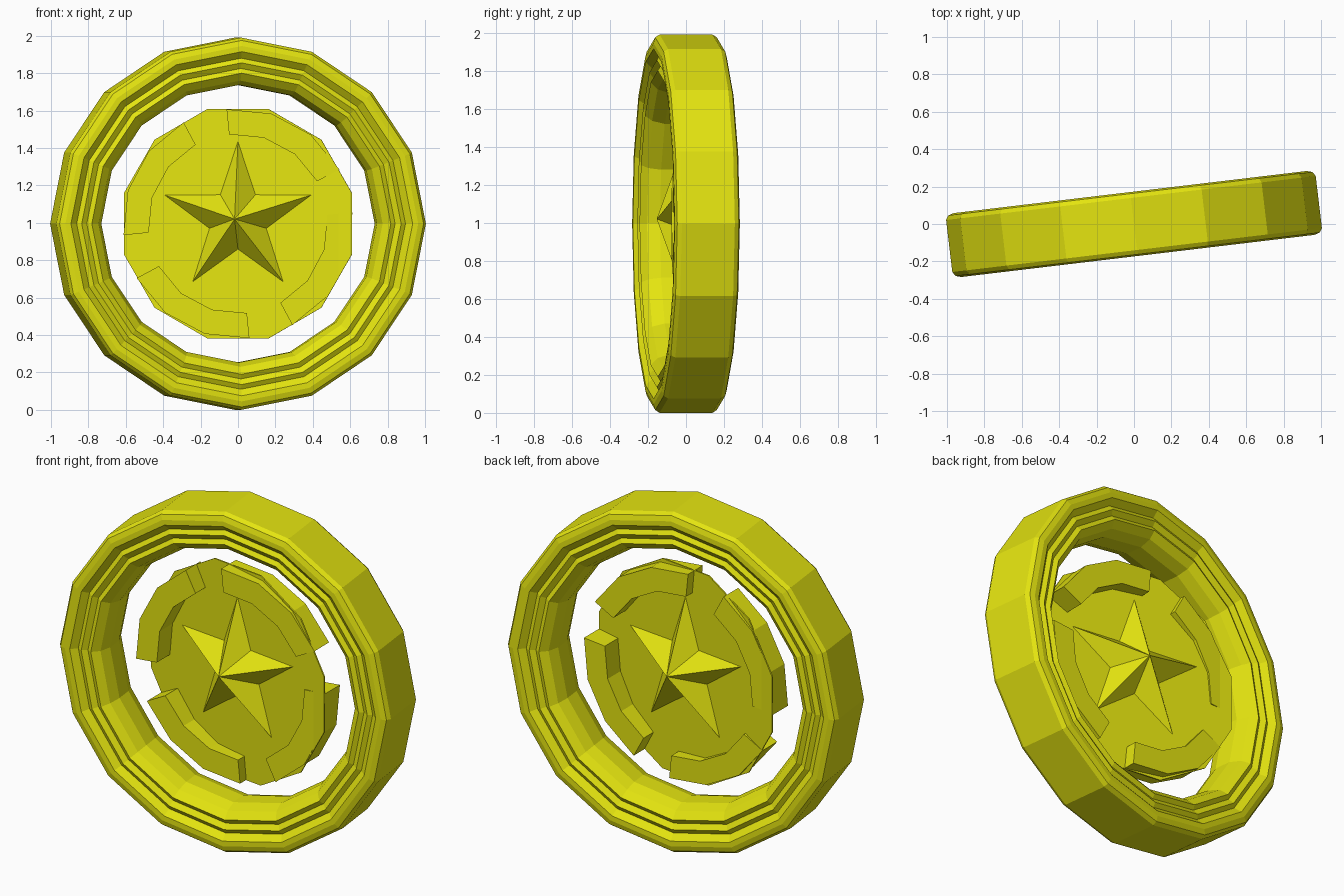
import bpy, bmesh, math
from math import sin, cos, pi, radians

cube = bpy.data.objects.get("Cube")
if cube:
    bpy.data.objects.remove(cube, do_unlink=True)

CENTER_Z = 0.995
TILT = radians(6.8)

yellow = bpy.data.materials.new("bright_yellow")
yellow.use_nodes = True
colour = (0.78, 0.78, 0.005, 1)
yellow.diffuse_color = colour
yellow.node_tree.nodes["Principled BSDF"].inputs["Base Color"].default_value = colour


def polar(bm, r, angle, y):
    return bm.verts.new((r * cos(angle), y, r * sin(angle)))


def finish(name, bm, z, turn):
    bmesh.ops.recalc_face_normals(bm, faces=bm.faces)
    mesh = bpy.data.meshes.new(name)
    bm.to_mesh(mesh)
    bm.free()
    mesh.materials.append(yellow)
    obj = bpy.data.objects.new(name, mesh)
    obj.location.z = z
    obj.rotation_euler.z = turn
    bpy.context.collection.objects.link(obj)
    return obj


def bridge(bm, loops, closed):
    # Join neighbouring profile loops with quads
    n = len(loops)
    for i in range(n if closed else n - 1):
        a, b = loops[i], loops[(i + 1) % n]
        for j in range(len(a)):
            k = (j + 1) % len(a)
            bm.faces.new((a[j], a[k], b[k], b[j]))


# Outer ring: grooved profile (radius, half depth), mirrored front to back
half = [(0.995, 0.14), (0.98, 0.163), (0.95, 0.172), (0.92, 0.172),
        (0.885, 0.14), (0.86, 0.155), (0.83, 0.135), (0.805, 0.15),
        (0.765, 0.115), (0.742, 0.05)]
profile = [(r, -d) for r, d in half] + [(r, d) for r, d in reversed(half)]
bm = bmesh.new()
bridge(bm, [[polar(bm, r, i * pi / 8, y) for r, y in profile]
            for i in range(16)], True)
finish("outer_ring", bm, CENTER_Z, TILT)

# Four arc blocks, each three sixteenths of a turn
bm = bmesh.new()
for block in range(4):
    start = radians(28.2) + block * pi / 2
    loops = [[polar(bm, r, start + i * pi / 8, y)
              for r, y in ((0.48, -0.068), (0.615, -0.068),
                           (0.615, 0.068), (0.48, 0.068))]
             for i in range(4)]
    bridge(bm, loops, False)
    bm.faces.new(loops[0])
    bm.faces.new(loops[-1])
finish("arc_blocks", bm, CENTER_Z, 0)

# Thin twelve-sided disc
bm = bmesh.new()
front, back = [[polar(bm, 0.635, (i + 0.5) * pi / 6, y) for i in range(12)]
               for y in (-0.004, 0.004)]
bridge(bm, [front, back], False)
bm.faces.new(front)
bm.faces.new(back)
finish("disc", bm, CENTER_Z, -TILT)

# Faceted star, raised on both sides of the disc
bm = bmesh.new()
rim = [polar(bm, 0.165 if i % 2 else 0.425, pi / 2 + i * pi / 5, 0)
       for i in range(10)]
for y in (-0.155, 0.155):
    tip = bm.verts.new((0, y, 0))
    for i in range(10):
        bm.faces.new((rim[i], rim[(i + 1) % 10], tip))
finish("star", bm, 1.02, -TILT)
